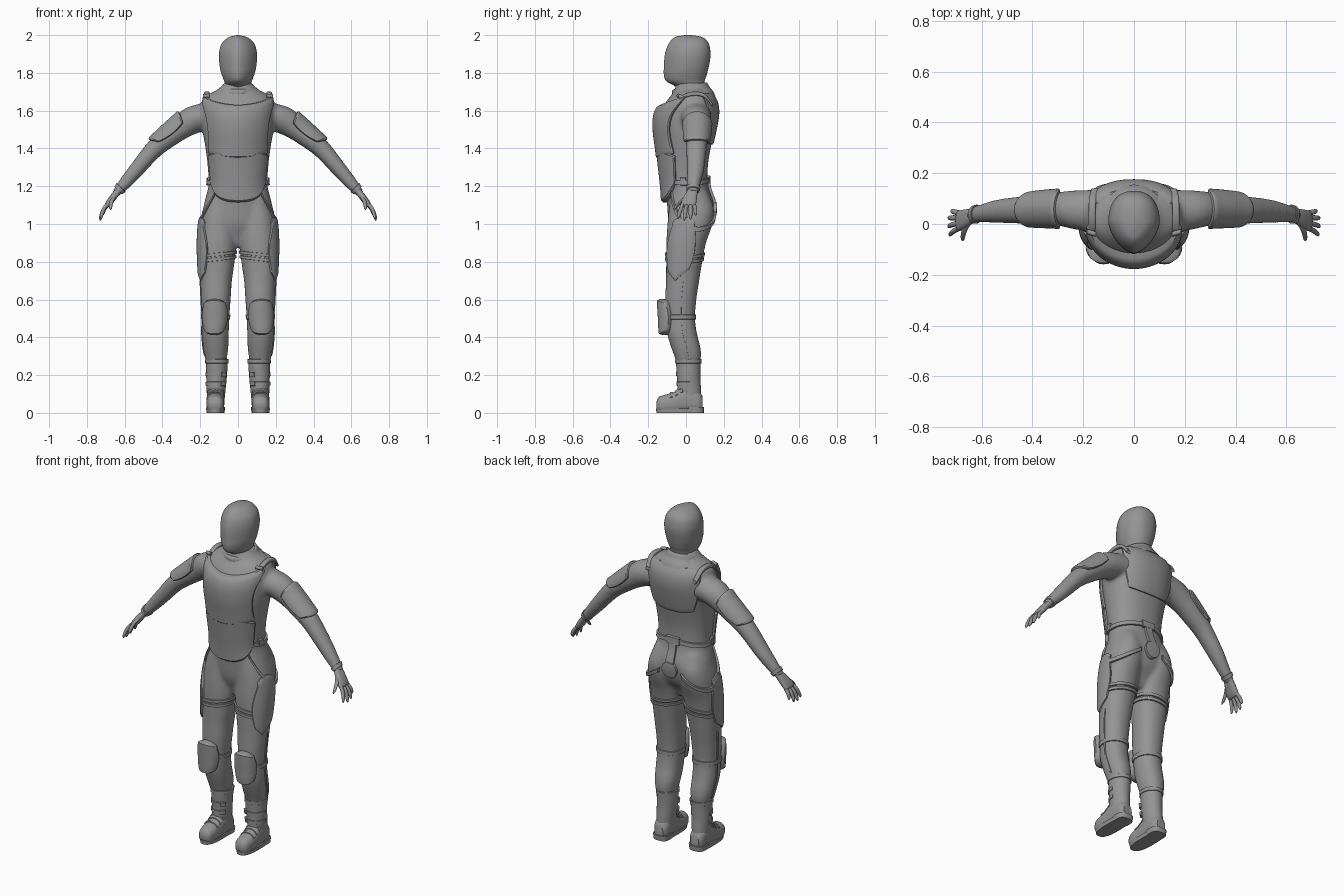
import bpy, bmesh
from math import sin, cos, radians, pi, copysign
from mathutils import Vector

if "Cube" in bpy.data.objects:
    bpy.data.objects.remove(bpy.data.objects["Cube"])

X, Y, Z = Vector((1, 0, 0)), Vector((0, 1, 0)), Vector((0, 0, 1))
grey = bpy.data.materials.new("dark_grey")
grey.diffuse_color = (.3, .3, .3, 1)
grey.use_nodes = True
grey.node_tree.nodes["Principled BSDF"].inputs["Base Color"].default_value = grey.diffuse_color


class Limb:
    """Smooth loft: keys (t, cx, cy, cz, side radius, front radius), superellipse sections."""
    def __init__(self, keys, front=-Y, side=X, nf=2.0, nb=2.0):
        self.k, self.f, self.s, self.nf, self.nb = keys, front, side, nf, nb

    def at(self, t):
        k = self.k
        i = max(j for j in range(len(k) - 1) if j == 0 or k[j][0] <= t)
        def slope(j, c):
            a, b = max(j - 1, 0), min(j + 1, len(k) - 1)
            return (k[b][c] - k[a][c]) / (k[b][0] - k[a][0])
        h = k[i + 1][0] - k[i][0]
        w = (t - k[i][0]) / h
        return [(2*w**3 - 3*w*w + 1) * k[i][c] + (w**3 - 2*w*w + w) * h * slope(i, c)
                + (3*w*w - 2*w**3) * k[i+1][c] + (w**3 - w*w) * h * slope(i + 1, c)
                for c in range(1, 6)]

    def point(self, t, a, off=0.0):
        cx, cy, cz, rs, rf = self.at(t)
        n = self.nf if cos(a) >= 0 else self.nb
        pw = lambda v: copysign(abs(v) ** (2 / n), v)
        return Vector((cx, cy, cz)) + self.s * (rs + off) * pw(sin(a)) + self.f * (rf + off) * pw(cos(a))


def upright(rows, **kw):
    """rows: z, centre x, side radius, front y, back y"""
    return Limb([(z, cx, (f + b) / 2, z, rs, (b - f) / 2) for z, cx, rs, f, b in rows], **kw)


def tube(bm, limb, nt=40, na=40, sx=1):
    t0, t1 = limb.k[0][0], limb.k[-1][0]
    rings = []
    for i in range(nt + 1):
        ps = [limb.point(t0 + (t1 - t0) * i / nt, 2 * pi * j / na) for j in range(na)]
        rings.append([bm.verts.new((p.x * sx, p.y, p.z)) for p in ps])
    for a, b in zip(rings, rings[1:]):
        for j in range(na):
            bm.faces.new((a[j], a[(j+1) % na], b[(j+1) % na], b[j]))
    bm.faces.new(rings[0])
    bm.faces.new(rings[-1])


def finish(name, bm, mirror=False, angle=35):
    bmesh.ops.recalc_face_normals(bm, faces=bm.faces)
    me = bpy.data.meshes.new(name)
    bm.to_mesh(me)
    bm.free()
    me.materials.append(grey)
    ob = bpy.data.objects.new(name, me)
    bpy.context.collection.objects.link(ob)
    bpy.ops.object.select_all(action='DESELECT')
    ob.select_set(True)
    bpy.context.view_layer.objects.active = ob
    bpy.ops.object.shade_smooth_by_angle(angle=radians(angle))
    if mirror:
        ob.modifiers.new("mirror", 'MIRROR').use_mirror_merge = False
    return ob


def loft(name, limb, mirror=False, nt=30, na=32):
    bm = bmesh.new()
    tube(bm, limb, nt, na)
    return finish(name, bm, mirror)


def panel(name, limb, lo, hi, half, c=0, off=.015, mirror=False, nu=28, nv=12):
    """Solid plate hugging a limb: lo/hi(u) bounds along it, half(v) angle width, off(u) height."""
    val = lambda f, x: f(x) if callable(f) else f
    us = [-1, -.96] + [-.9 + 1.8 * i / nu for i in range(nu + 1)] + [.96, 1]
    vs = [0, .04] + [.1 + .8 * i / nv for i in range(nv + 1)] + [.96, 1]
    bm = bmesh.new()
    layers = []
    for outer in (True, False):
        g = []
        for u in us:
            row = []
            for v in vs:
                edge = abs(u) == 1 or v in (0, 1)
                o = val(off, u) * (.65 if edge else 1) if outer else -.006
                t = val(lo, u) + (val(hi, u) - val(lo, u)) * v
                row.append(bm.verts.new(limb.point(t, radians(c + u * val(half, v)), o)))
            g.append(row)
        layers.append(g)
    A, B = layers
    n, m = len(us), len(vs)
    for g in layers:
        for i in range(n - 1):
            for j in range(m - 1):
                bm.faces.new((g[i][j], g[i+1][j], g[i+1][j+1], g[i][j+1]))
    rim = ([(i, 0) for i in range(n)] + [(n-1, j) for j in range(1, m)]
           + [(i, m-1) for i in range(n-2, -1, -1)] + [(0, j) for j in range(m-2, 0, -1)])
    for (i, j), (p, q) in zip(rim, rim[1:] + rim[:1]):
        bm.faces.new((A[i][j], A[p][q], B[p][q], B[i][j]))
    return finish(name, bm, mirror)


# Body volumes
torso = upright([(.88, 0, .06, -.045, .06), (.93, 0, .10, -.065, .085), (1.0, 0, .17, -.09, .13),
                 (1.1, 0, .18, -.10, .148), (1.2, 0, .157, -.107, .118), (1.3, 0, .16, -.118, .115),
                 (1.4, 0, .172, -.13, .13), (1.5, 0, .188, -.142, .152), (1.58, 0, .192, -.138, .165),
                 (1.64, 0, .19, -.11, .16), (1.68, 0, .17, -.08, .14), (1.71, 0, .11, -.06, .115),
                 (1.75, 0, .07, -.05, .09)], nf=2.1, nb=2.3)
leg = upright([(.26, .115, .052, -.05, .072), (.3, .117, .06, -.062, .08), (.35, .118, .067, -.08, .076),
               (.42, .12, .071, -.10, .058), (.5, .118, .072, -.105, .048), (.6, .117, .078, -.11, .055),
               (.7, .116, .084, -.106, .07), (.8, .112, .094, -.105, .086), (.9, .108, .10, -.104, .106),
               (1.0, .105, .097, -.098, .14), (1.08, .098, .088, -.09, .148), (1.17, .085, .072, -.08, .115)],
              nf=2.2, nb=2.2)
arm = Limb([(0, .12, .05, 1.575, .085, .095), (1, .22, .055, 1.555, .078, .083), (2, .30, .06, 1.51, .066, .066),
            (3, .38, .058, 1.45, .06, .056), (4, .45, .055, 1.39, .054, .049), (5, .54, .05, 1.285, .046, .041),
            (6, .60, .042, 1.215, .036, .034), (7, .645, .035, 1.165, .03, .022)],
           front=Vector((.7, 0, .7)), side=Y)

# Suit: volumes fused into one smooth skin
bm = bmesh.new()
tube(bm, torso, 60, 64)
for sx in (1, -1):
    tube(bm, leg, 60, 48, sx)
    tube(bm, arm, 48, 40, sx)
suit = finish("suit", bm)
r = suit.modifiers.new("fuse", 'REMESH')
r.mode, r.voxel_size, r.use_smooth_shade = 'VOXEL', .01, True
s = suit.modifiers.new("relax", 'SMOOTH')
s.factor, s.iterations = .5, 8

# Helmet with a ridged face, and tilted collar
head = upright([(1.69, 0, .062, -.03, .09), (1.73, 0, .066, -.06, .095), (1.755, 0, .073, -.104, .098),
                (1.79, 0, .086, -.117, .11), (1.83, 0, .096, -.117, .12), (1.89, 0, .101, -.113, .13),
                (1.93, 0, .096, -.103, .127), (1.96, 0, .083, -.088, .118), (1.985, 0, .056, -.066, .095),
                (1.996, 0, .03, -.04, .065), (2.0, 0, .006, -.005, .03)], nf=1.6, nb=2.3)
loft("helmet", head, nt=44, na=48)
loft("collar", Limb([(0, 0, .035, 1.655, .14, .12), (1, 0, .03, 1.68, .128, .112),
                     (2, 0, .025, 1.703, .102, .1), (3, 0, .02, 1.728, .087, .092), (3.3, 0, .02, 1.732, .07, .08)],
                    front=Vector((0, -1, -.22))), na=48)

# Torso armour
panel("chest_plate", torso, lambda u: 1.345 + .03 * u * u, lambda u: 1.63 + .055 * abs(u) ** 1.5,
      lambda v: 62 - 10 * sin(pi * v) + 18 * v ** 3, off=lambda u: .014 + .021 * (1 - abs(u) ** 1.3), nv=20)
panel("belly_plate", torso, lambda u: 1.115 + .11 * abs(u) ** 2.3, lambda u: 1.36 + .02 * sin(pi * min(1, abs(u))),
      lambda v: 62 + 3 * v, off=lambda u: .013 + .018 * (1 - u * u), nv=16)
panel("back_plate", torso, lambda u: 1.42 + .015 * u * u, 1.69,
      lambda v: 42 + 8 * sin(pi * v) + 22 * v ** 3, c=180, off=.011, nv=18)
loft("shoulder_strap", Limb([(-.06, .165, -.06, 1.625, .013, .01), (-.02, .165, -.02, 1.67, .014, .011),
                             (.04, .165, .04, 1.69, .014, .011), (.1, .163, .1, 1.678, .014, .011),
                             (.14, .155, .14, 1.63, .013, .01)], front=Z, nf=4, nb=4), True, na=24)
loft("shoulder_roll", Limb([(0, .15, -.04, 1.68, .01, .01), (1, .185, -.03, 1.677, .01, .01)],
                           front=Z, side=Y), True, nt=2, na=16)

# Shoulder pads and wrist cuffs
panel("arm_pad", arm, lambda u: 1.45 + .3 * u * u, lambda u: 3.75 - .3 * u * u,
      lambda v: 78 + 12 * sin(pi * v), off=.014, mirror=True)
panel("wrist_cuff", arm, 6.4, 6.75, 180, off=.004, mirror=True, nv=2)

# Hands
back = Vector((.87, 0, .5))
loft("palm", Limb([(0, .635, .034, 1.175, .028, .017), (1, .662, .022, 1.14, .036, .018),
                   (2, .69, .012, 1.10, .04, .015), (2.2, .694, .011, 1.092, .034, .008)],
                  front=back, side=Y, nf=2.6, nb=2.6), True, nt=16, na=24)
fingers = [("little", (.688, .044, 1.10), (.718, .052, 1.045)), ("ring", (.692, .024, 1.10), (.730, .024, 1.025)),
           ("middle", (.693, .003, 1.10), (.731, -.01, 1.018)), ("index", (.692, -.018, 1.105), (.726, -.044, 1.027)),
           ("thumb", (.655, .0, 1.145), (.675, -.065, 1.075))]
for nm, a, b in fingers:
    a, b = Vector(a), Vector(b)
    f = back if nm != "thumb" else Vector((.95, .1, .2))
    keys = [(w, *(a.lerp(b, w) + back * .007 * sin(pi * w)), rr, rr)
            for w, rr in ((0, .0105), (.4, .0105), (.8, .009), (.95, .006), (1, .002))]
    loft(nm + "_finger", Limb(keys, front=f, side=Y), True, nt=12, na=12)

# Belt and harness
panel("belt", torso, lambda u: 1.225 - .02 * sin(pi * abs(u)), lambda u: 1.25 - .02 * sin(pi * abs(u)),
      180, c=180, off=.01, nu=60, nv=2)
panel("belt_hanger", torso, 1.10, 1.25, 6, c=180, off=.014, nv=6, nu=4)
panel("belt_clasp", torso, 1.215, 1.257, 12, c=180, off=.015, nv=2, nu=4)
panel("rear_pouch", torso, lambda u: 1.02 + .02 * u * u, lambda u: 1.12 - .015 * u * u,
      lambda v: 8 + 4 * sin(pi * v), c=180, off=.017, nv=6, nu=6)
panel("side_clasp", torso, 1.205, 1.245, 7, c=82, off=.012, mirror=True, nv=2, nu=4)
strap = lambda u: 1.04 - .08 * cos(pi * u / 2) + .11 * (u < 0) * u * u
panel("hip_strap", leg, strap, lambda u: strap(u) + .025, 85, c=110, off=.011, mirror=True, nu=48, nv=2)
for i, z in enumerate((.805, .83)):
    panel(f"thigh_strap_{i}", leg, lambda u: z - .012 * cos(pi * u), lambda u: z + .017 - .012 * cos(pi * u),
          180, c=90, off=.007, mirror=True, nu=48, nv=2)

# Leg armour
panel("thigh_plate", leg, lambda u: .70 + .05 * abs(u + .15), lambda u: 1.04 - .03 * u * u,
      lambda v: 28 + 16 * sin(pi * min(1, v + .1)), c=72, off=.011, mirror=True)
panel("knee_pad", leg, lambda u: .412 + .025 * u * u, lambda u: .602 - .02 * u * u,
      lambda v: 36 + 12 * sin(pi * v), c=4, off=lambda u: .018 + .026 * (1 - u * u), mirror=True)
panel("knee_strap", leg, .495, .52, 180, c=90, off=.005, mirror=True, nu=48, nv=2)
panel("trouser_seam", leg, .3, .7, 3, c=95, off=.004, mirror=True, nu=2, nv=24)

# Boots
shaft = upright([(.05, .118, .045, -.035, .082), (.12, .116, .05, -.045, .08), (.18, .114, .054, -.047, .076),
                 (.25, .112, .057, -.052, .077), (.285, .112, .058, -.054, .079)])
foot = Limb([(-.157, .12, -.157, .042, .018, .014), (-.147, .12, -.147, .046, .035, .036),
             (-.11, .12, -.11, .05, .046, .046), (-.06, .12, -.06, .058, .047, .054),
             (-.02, .119, -.02, .072, .047, .067), (.03, .118, .03, .075, .047, .07),
             (.07, .118, .07, .06, .042, .055), (.088, .118, .088, .052, .028, .036)], front=Z, nf=2.2, nb=3)
loft("boot_shaft", shaft, True)
loft("boot_foot", foot, True)
panel("boot_top", shaft, .262, .284, 180, c=90, off=.004, mirror=True, nv=2)
for i, z in enumerate((.145, .195)):
    panel(f"boot_strap_{i}", shaft, z, z + .02, 75, c=20, off=.004, mirror=True, nv=2)
    panel(f"boot_buckle_{i}", shaft, z - .002, z + .022, 14, c=-40, off=.011, mirror=True, nu=3, nv=2)
for i, y in enumerate((-.085, -.055, -.03)):
    panel(f"lace_{i}", foot, y, y + .013, 60, off=.005, mirror=True, nu=14, nv=2)
loft("boot_sole", Limb([(0, .12, -.034, 0, .046, .122), (.022, .12, -.034, .022, .049, .125)],
                       nf=2.6, nb=2.8), True, nt=1, na=40)
loft("boot_heel", Limb([(0, .118, .05, 0, .046, .044), (.03, .118, .05, .03, .05, .046)],
                       nf=4, nb=2.8), True, nt=1, na=32)
